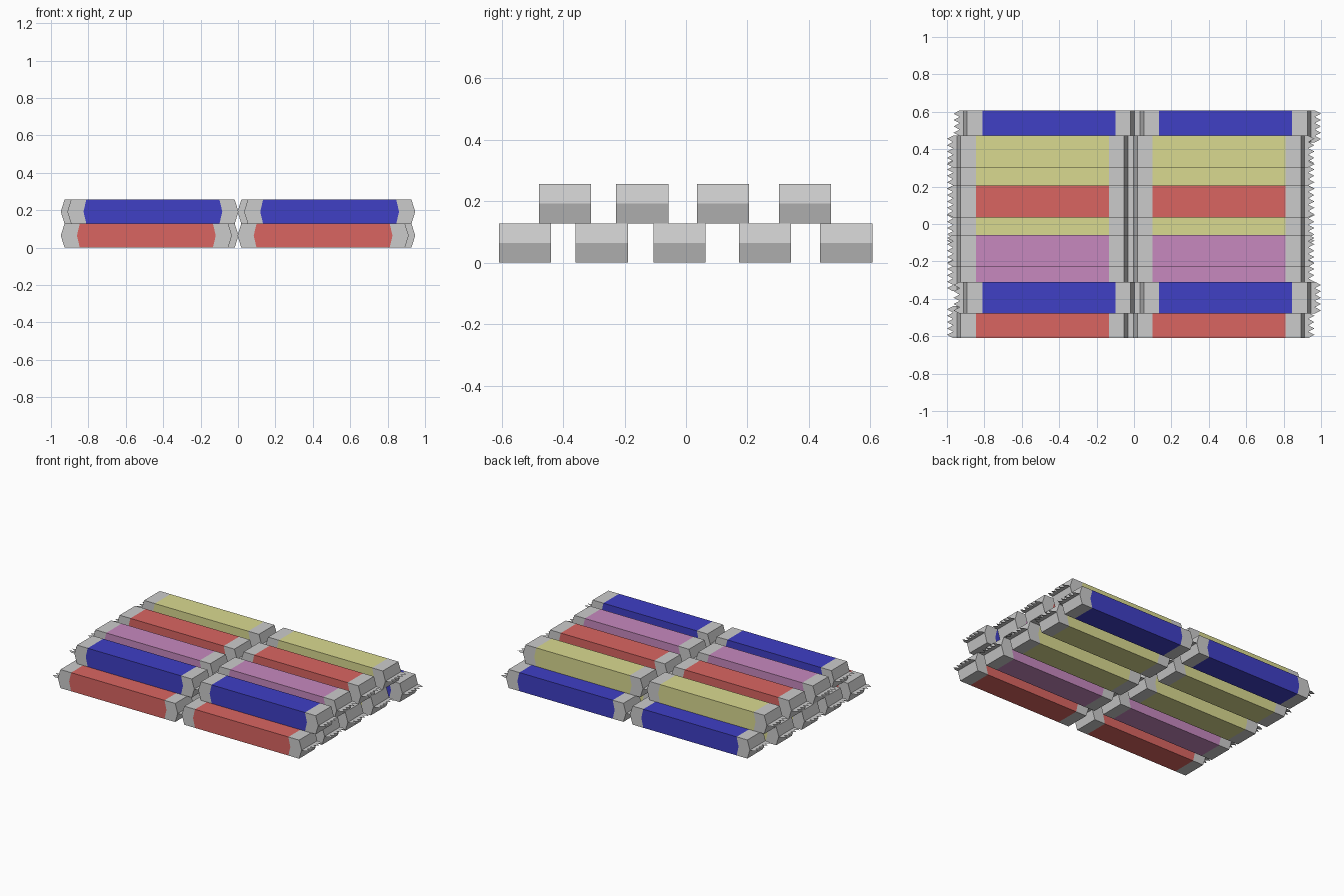
import bpy, bmesh

if "Cube" in bpy.data.objects:
    bpy.data.objects.remove(bpy.data.objects["Cube"])

LENGTH, WIDTH, HEIGHT = 0.915, 0.17, 0.128
FIN, TEETH = 0.052, 5


def material(name, rgb):
    m = bpy.data.materials.new(name)
    m.diffuse_color = (*rgb, 1)
    m.use_nodes = True
    m.node_tree.nodes["Principled BSDF"].inputs["Base Color"].default_value = m.diffuse_color
    return m


COLOURS = {
    "red": material("red", (0.70, 0.13, 0.12)),
    "blue": material("blue", (0.05, 0.05, 0.56)),
    "purple": material("purple", (0.57, 0.25, 0.52)),
    "yellow": material("yellow", (0.70, 0.70, 0.28)),
}


def ring(bm, x, bulge):
    """Box section whose mid-height points are pushed along x by bulge."""
    w, h = WIDTH / 2, HEIGHT / 2
    pts = [(-w, -h), (-w, 0), (-w, h), (w, h), (w, 0), (w, -h)]
    return [bm.verts.new((x + (bulge if z == 0 else 0), y, z)) for y, z in pts]


def bridge(bm, a, b):
    for i in range(6):
        j = (i + 1) % 6
        bm.faces.new((a[i], a[j], b[j], b[i]))


def finish(bm, name, loc, mat=None):
    bmesh.ops.recalc_face_normals(bm, faces=bm.faces)
    mesh = bpy.data.meshes.new(name)
    bm.to_mesh(mesh)
    bm.free()
    ob = bpy.data.objects.new(name, mesh)
    ob.location = loc
    if mat:
        mesh.materials.append(mat)
    bpy.context.collection.objects.link(ob)


def wrapped_bar(name, loc, colour):
    half, band = LENGTH / 2, 0.356
    # coloured sleeve
    bm = bmesh.new()
    bridge(bm, ring(bm, -band, -0.015), ring(bm, band, 0.015))
    finish(bm, name + "_sleeve", loc, COLOURS[colour])
    # grey wrapper ends, each with a flat saw-toothed fin
    bm = bmesh.new()
    for s in (-1, 1):
        inner = ring(bm, s * band, s * 0.015)
        outer = ring(bm, s * (half - 0.02), s * 0.02)
        bridge(bm, inner, outer)
        bm.faces.new((outer[0], outer[1], outer[4], outer[5]))
        bm.faces.new((outer[1], outer[2], outer[3], outer[4]))
        step = WIDTH / TEETH
        for i in range(TEETH):
            y = -WIDTH / 2 + i * step
            pts = [(half, y), (half + 0.02, y), (half + FIN, y + step / 2),
                   (half + 0.02, y + step), (half, y + step)]
            bm.faces.new([bm.verts.new((s * px, py, 0)) for px, py in pts])
    finish(bm, name + "_wrapper_ends", loc)


# rows: (y centre, x shift, colour)
LAYERS = [
    [(-0.5245, 0, "red"), (-0.2745, 0, "purple"), (-0.0215, 0, "yellow"),
     (0.2575, 0, "yellow"), (0.522, 0.035, "blue")],
    [(-0.394, 0.035, "blue"), (-0.1425, 0, "purple"), (0.1205, 0, "red"),
     (0.3875, 0, "yellow")],
]
for layer, rows in enumerate(LAYERS):
    for n, (y, shift, colour) in enumerate(rows):
        for side, x in (("left", -0.49), ("right", 0.455)):
            wrapped_bar(f"bar_{layer}_{n}_{side}",
                        (x + shift, y, HEIGHT * (layer + 0.5)), colour)
